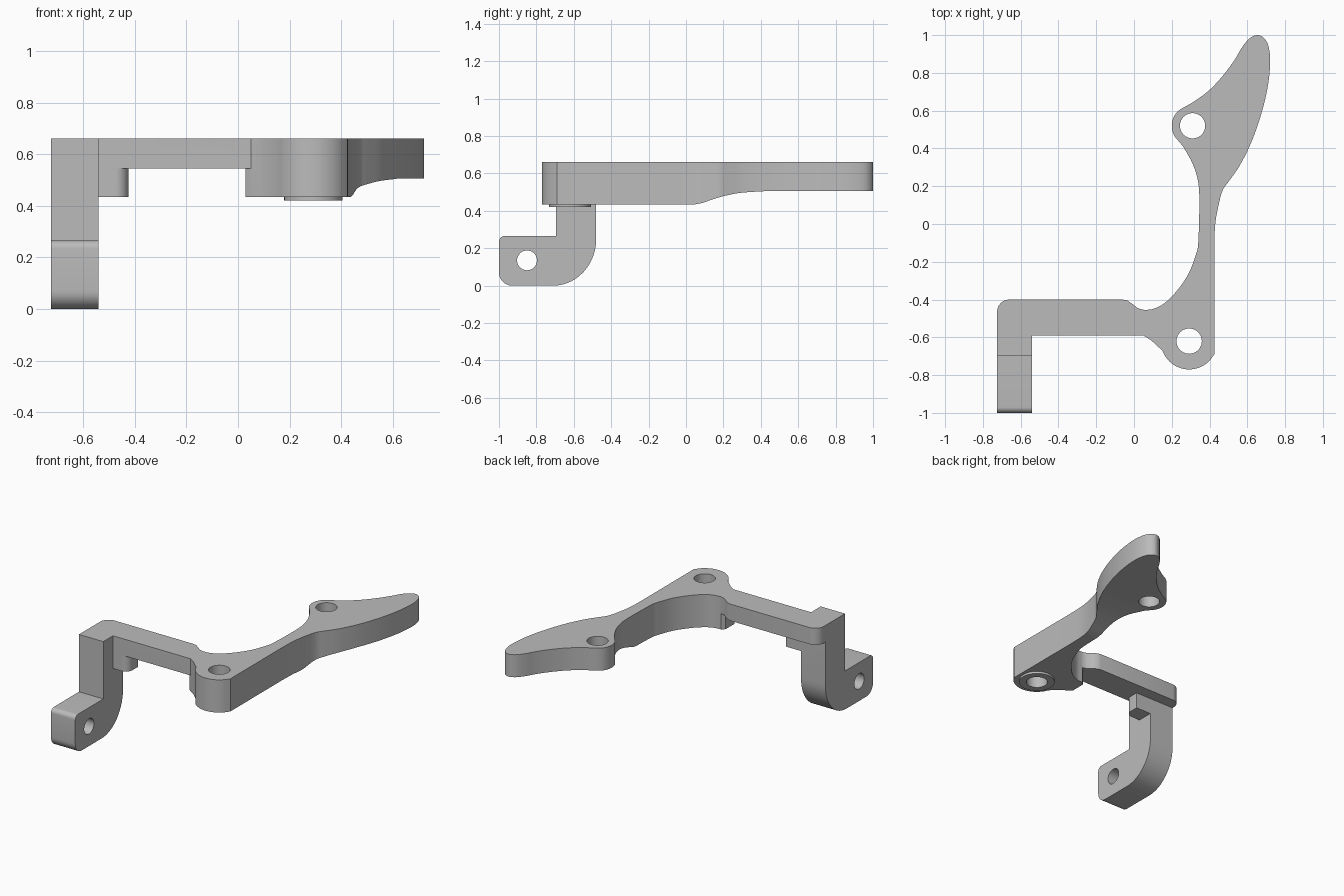
import bpy, bmesh, math
from mathutils import Vector

cube = bpy.data.objects.get("Cube")
if cube:
    bpy.data.objects.remove(cube, do_unlink=True)

TOP, BASE = 0.66, 0.435

grey = bpy.data.materials.new("plain_grey")
grey.use_nodes = True
grey.diffuse_color = (0.5, 0.5, 0.5, 1)
grey.node_tree.nodes["Principled BSDF"].inputs["Base Color"].default_value = (0.5, 0.5, 0.5, 1)


def prism(name, outline, lo, hi, axis="z"):
    """Extrude a closed outline along z (x, y points) or x (y, z points)."""
    place = (lambda p: (p[0], p[1], lo)) if axis == "z" else (lambda p: (lo, p[0], p[1]))
    shift = Vector((0, 0, hi - lo)) if axis == "z" else Vector((hi - lo, 0, 0))
    bm = bmesh.new()
    face = bm.faces.new([bm.verts.new(place(p)) for p in outline])
    ext = bmesh.ops.extrude_face_region(bm, geom=[face])
    bmesh.ops.translate(bm, vec=shift, verts=[v for v in ext["geom"] if isinstance(v, bmesh.types.BMVert)])
    bmesh.ops.recalc_face_normals(bm, faces=bm.faces)
    mesh = bpy.data.meshes.new(name)
    bm.to_mesh(mesh)
    bm.free()
    mesh.materials.append(grey)
    obj = bpy.data.objects.new(name, mesh)
    bpy.context.collection.objects.link(obj)
    return obj


def combine(target, other, operation):
    """Apply a boolean to target and discard the other object."""
    mod = target.modifiers.new("combine", "BOOLEAN")
    mod.object, mod.operation, mod.solver = other, operation, "EXACT"
    bpy.context.view_layer.update()
    result = bpy.data.meshes.new_from_object(target.evaluated_get(bpy.context.evaluated_depsgraph_get()))
    target.modifiers.clear()
    target.data = result
    bpy.data.objects.remove(other, do_unlink=True)


def arc(cx, cy, rx, ry, start, end, steps=8):
    angles = [math.radians(start + (end - start) * i / steps) for i in range(steps + 1)]
    return [(cx + rx * math.cos(a), cy + ry * math.sin(a)) for a in angles]


def circle(cx, cy, r):
    return arc(cx, cy, r, r, 0, 360, 40)[:-1]


def smooth(points, steps=5):
    """Open Catmull-Rom curve through the points."""
    pts = [Vector(p) for p in points]
    pts = [2 * pts[0] - pts[1]] + pts + [2 * pts[-1] - pts[-2]]
    out = []
    for a, b, c, d in zip(pts, pts[1:], pts[2:], pts[3:]):
        for i in range(steps):
            t = i / steps
            out.append(0.5 * (2 * b + (c - a) * t + (2 * a - 5 * b + 4 * c - d) * t ** 2
                              + (3 * b - a - 3 * c + d) * t ** 3))
    return out + [pts[-2]]


# Curved lever plate: outer edge, tip, rear eye, inner edge, front eye
outer_edge = smooth([(.425, -.13), (.43, 0), (.45, .11), (.47, .18), (.505, .23), (.56, .31),
                     (.62, .43), (.67, .57), (.705, .71), (.72, .83), (.718, .91), (.7, .97),
                     (.66, 1), (.615, .985), (.575, .94), (.53, .865), (.47, .785), (.4, .71),
                     (.32, .65), (.25, .61)])
rear_eye = arc(.31, .52, .11, .11, 140, 212)
inner_edge = smooth([(.26, .41), (.31, .32), (.34, .22), (.346, .1), (.34, -.1), (.328, -.16),
                     (.29, -.26), (.23, -.35), (.16, -.42), (.1, -.45), (.05, -.455)])
neck = [(.03, -.475), (.03, -.57), (.05, -.59), (.09, -.615), (.15, -.67)]
front_eye = arc(.292, -.62, .15, .15, 212, 318, 16)
plate = prism("lever_bracket",
              outer_edge + rear_eye + inner_edge + neck + front_eye + [(.425, -.69)], BASE, TOP)

# Raised underside toward the tip
relief = smooth([(.05, BASE), (.09, .443), (.15, .464), (.22, .483), (.3, .497), (.42, .505)])
combine(plate, prism("relief", [(.05, .3)] + relief + [(1.2, .505), (1.2, .3)], -1, 1, "x"), "DIFFERENCE")

# Cross bar
bar = arc(-.66, -.465, .065, .065, 180, 90) + [(-.06, -.4), (-.035, -.405), (-.01, -.422), (.02, -.446),
                                              (.06, -.457), (.12, -.5), (.12, -.57), (.05, -.59), (-.725, -.59)]
combine(plate, prism("cross_bar", bar, .545, TOP), "UNION")

# Hooked leg with a rounded heel and toe
leg_side = ([(-.695, TOP), (-.48, TOP)] + arc(-.71, .25, .23, .25, 0, -90, 14)
            + arc(-.93, .07, .07, .07, 270, 180) + arc(-.97, .235, .03, .03, 180, 90) + [(-.695, .265)])
leg = prism("leg", leg_side, -.725, -.54, "x")
combine(leg, prism("pin_hole", circle(-.85, .135, .053), -1, 0, "x"), "DIFFERENCE")
combine(plate, leg, "UNION")

# Stop block beside the leg
stop = [(-.6, -.48), (-.6, -.59)] + arc(-.475, -.54, .05, .05, -90, 0) + [(-.425, -.48)]
combine(plate, prism("stop_block", stop, BASE, .6), "UNION")

# Raised ring under the front eye, then both pivot holes
combine(plate, prism("pivot_ring", circle(.292, -.62, .113), .42, .5), "UNION")
for x, y in ((.292, -.62), (.31, .52)):
    combine(plate, prism("pivot_hole", circle(x, y, .067), 0, 1), "DIFFERENCE")

bpy.ops.object.select_all(action="DESELECT")
plate.select_set(True)
bpy.context.view_layer.objects.active = plate
bpy.ops.object.shade_smooth_by_angle(angle=math.radians(30))
